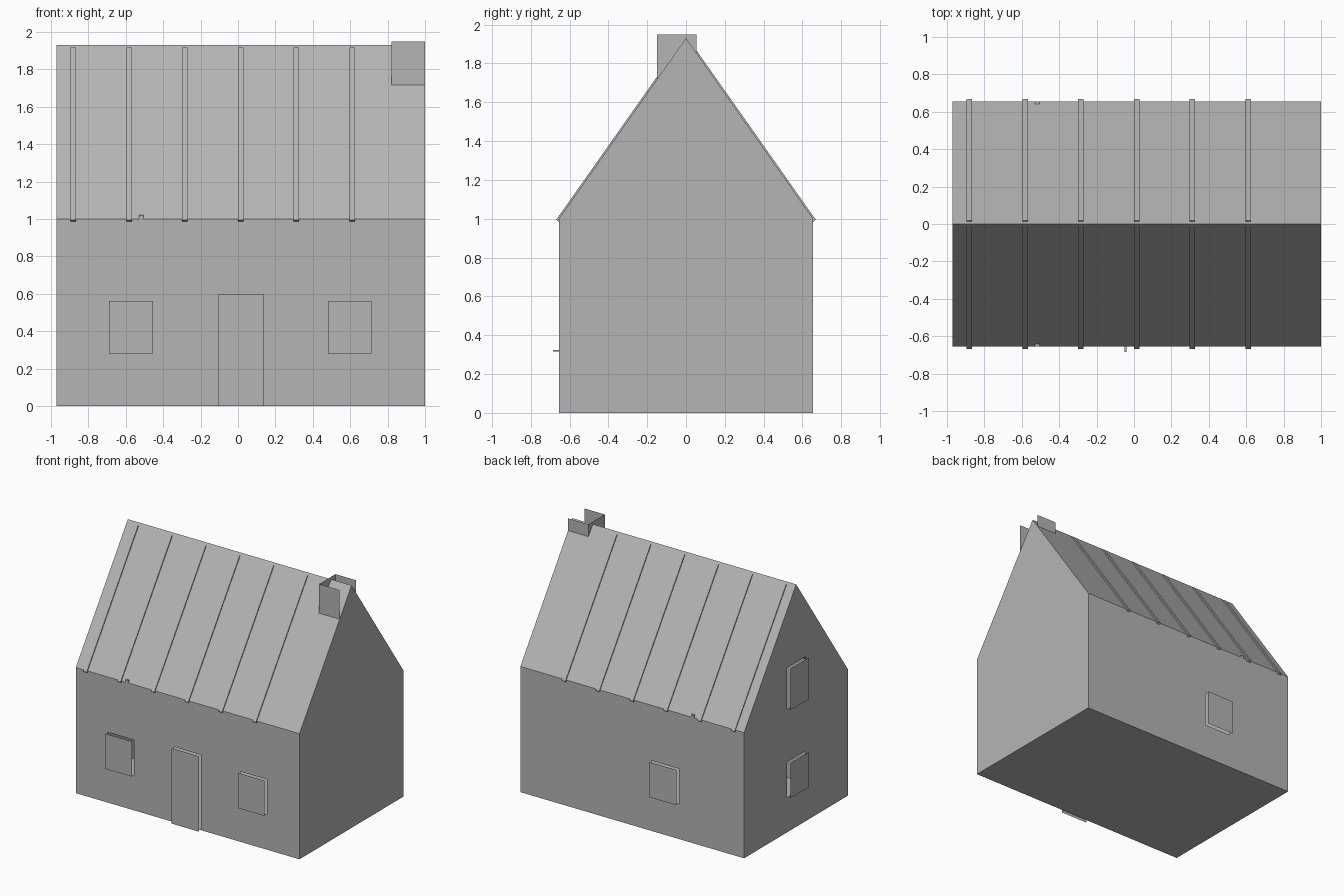
import bpy, bmesh
from mathutils import Vector

cube = bpy.data.objects.get("Cube")
if cube:
    bpy.data.objects.remove(cube)

grey = bpy.data.materials.new("plain_grey")
grey.use_nodes = True
colour = (0.46, 0.46, 0.46, 1)
grey.diffuse_color = colour
grey.node_tree.nodes["Principled BSDF"].inputs["Base Color"].default_value = colour

X0, X1, Y, EAVE, RIDGE = -0.97, 1.0, 0.655, 1.0, 1.93
GAP = 0.03          # distance of door and window panels from the wall
AXIS = {"x": 0, "y": 1}


def finish(name, bm):
    mesh = bpy.data.meshes.new(name)
    bm.to_mesh(mesh)
    bm.free()
    mesh.materials.append(grey)
    obj = bpy.data.objects.new(name, mesh)
    bpy.context.collection.objects.link(obj)
    return obj


def sheet(name, points, outward, holes=(), along=0):
    """Flat sheet facing outward, with rectangular holes (a0, a1, z0, z1)."""
    bm = bmesh.new()
    face = bm.faces.new([bm.verts.new(p) for p in points])
    face.normal_update()
    if face.normal.dot(Vector(outward)) < 0:
        face.normal_flip()
    for a0, a1, z0, z1 in holes:
        for axis, values in ((along, (a0, a1)), (2, (z0, z1))):
            for value in values:
                co, no = Vector(), Vector()
                co[axis], no[axis] = value, 1
                bmesh.ops.bisect_plane(bm, geom=bm.verts[:] + bm.edges[:] + bm.faces[:],
                                       plane_co=co, plane_no=no, dist=1e-5)
    inside = []
    for f in bm.faces:
        c = f.calc_center_median()
        if any(a0 < c[along] < a1 and z0 < c.z < z1 for a0, a1, z0, z1 in holes):
            inside.append(f)
    bmesh.ops.delete(bm, geom=inside, context="FACES")
    return finish(name, bm)


def panel(name, hole, axis, level, outward):
    """Upright rectangle on the plane axis = level."""
    a0, a1, z0, z1 = hole
    corners = [(a0, z0), (a1, z0), (a1, z1), (a0, z1)]
    points = [(level, a, z) if axis == "x" else (a, level, z) for a, z in corners]
    return sheet(name, points, outward)


def prism(name, profile, x0, x1):
    """Solid with a yz profile, running from x0 to x1."""
    bm = bmesh.new()
    face = bm.faces.new([bm.verts.new((x0, y, z)) for y, z in profile])
    new = bmesh.ops.extrude_face_region(bm, geom=[face])["geom"]
    bmesh.ops.translate(bm, vec=(x1 - x0, 0, 0),
                        verts=[v for v in new if isinstance(v, bmesh.types.BMVert)])
    bmesh.ops.recalc_face_normals(bm, faces=bm.faces[:])
    return finish(name, bm)


# Openings
door = (-0.105, 0.135, 0, 0.60)
front_windows = [(-0.69, -0.455, 0.28, 0.56), (0.48, 0.715, 0.28, 0.56)]
back_window = (-0.395, -0.155, 0.28, 0.56)
gable_windows = [(-0.12, 0.115, 0.28, 0.56), (-0.12, 0.115, 0.98, 1.31)]

# Walls and floor
for name, y, holes in (("front_wall", -Y, [door] + front_windows),
                       ("back_wall", Y, [back_window])):
    sheet(name, [(X0, y, 0), (X1, y, 0), (X1, y, EAVE), (X0, y, EAVE)], (0, y, 0), holes, 0)
for name, x, holes in (("right_gable", X0, gable_windows), ("left_gable", X1, [])):
    sheet(name, [(x, -Y, 0), (x, Y, 0), (x, Y, EAVE), (x, 0, RIDGE), (x, -Y, EAVE)],
          (x, 0, 0), holes, 1)
sheet("floor", [(X0, -Y, 0), (X1, -Y, 0), (X1, Y, 0), (X0, Y, 0)], (0, 0, -1))

# Door and window panels standing just off the walls
panel("door_panel", door, "y", -Y - GAP, (0, -1, 0))
for i, hole in enumerate(front_windows):
    panel(f"front_window_{i + 1}", hole, "y", -Y - GAP, (0, -1, 0))
panel("back_window", back_window, "y", Y + GAP, (0, 1, 0))
for i, hole in enumerate(gable_windows):
    panel(f"gable_window_{i + 1}", hole, "x", X0 - GAP, (-1, 0, 0))

# Door latch behind the panel
prism("door_latch", [(-Y - GAP, 0.315), (-Y, 0.315), (-Y, 0.325), (-Y - GAP, 0.325)],
      -0.05, -0.04)

# Roof slopes with ribs and a small eave block each
for side, s in (("front", -1), ("back", 1)):
    sheet(f"{side}_roof", [(X0, s * Y, EAVE), (X1, s * Y, EAVE), (X1, 0, RIDGE), (X0, 0, RIDGE)],
          (0, s, 1))
    top = Vector((0, RIDGE))
    down = (Vector((s * Y, EAVE)) - top).normalized()
    out = Vector((-s * down.y, s * down.x))
    rib = [top + down * t + out * d
           for t, d in ((0.022, -0.008), (1.15, -0.008), (1.15, 0.008), (0.022, 0.008))]
    for i in range(6):
        x = -0.88 + i * 0.298
        prism(f"{side}_roof_rib_{i + 1}", rib, x - 0.015, x + 0.015)
    prism(f"{side}_eave_block", [(s * 0.635, 1.0), (s * Y, 1.0), (s * Y, 1.02), (s * 0.635, 1.02)],
          -0.53, -0.505)

# Chimney, open on the gable side
CX, CF, CB, CT = 0.82, -0.15, 0.055, 1.95


def roof_z(y):
    return RIDGE - (RIDGE - EAVE) * abs(y) / Y


panel("chimney_front", (CX, X1, roof_z(CF), CT), "y", CF, (0, -1, 0))
panel("chimney_back", (CX, X1, roof_z(CB), CT), "y", CB, (0, 1, 0))
sheet("chimney_side", [(CX, CF, roof_z(CF)), (CX, 0, RIDGE), (CX, CB, roof_z(CB)),
                       (CX, CB, CT), (CX, CF, CT)], (-1, 0, 0))
